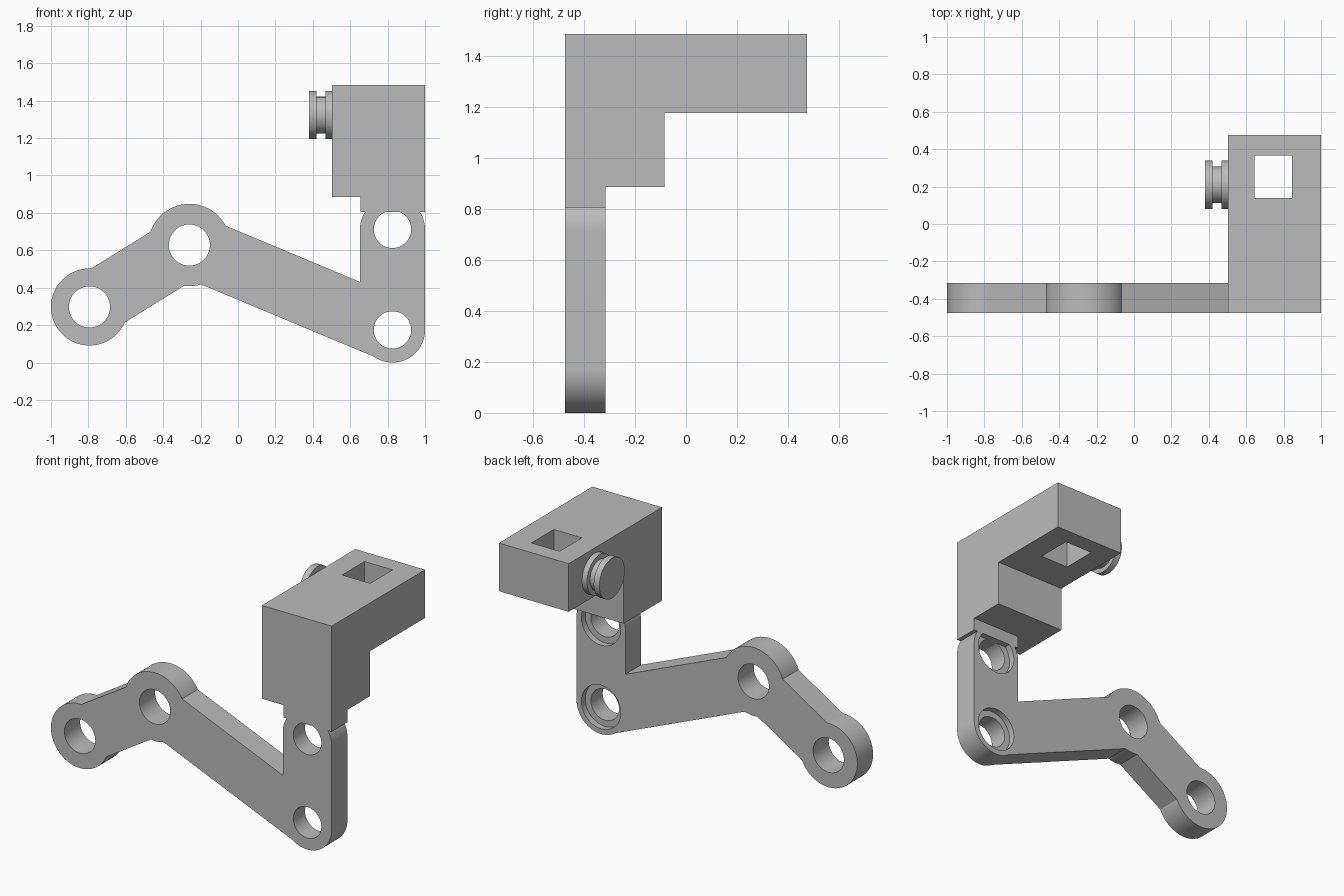
import bpy, bmesh, math
from mathutils import Matrix, Vector

cube = bpy.data.objects.get("Cube")
if cube:
    bpy.data.objects.remove(cube, do_unlink=True)

grey = bpy.data.materials.new("plain_grey")
grey.use_nodes = True
colour = (0.5, 0.5, 0.5, 1)
grey.diffuse_color = colour
grey.node_tree.nodes["Principled BSDF"].inputs["Base Color"].default_value = colour

FRONT, BACK = -0.475, -0.315      # thickness of the arm


def prism(name, outline, start, end, axis="Y"):
    """Extrude a closed 2D outline: (x, z) along Y or (y, z) along X."""
    place = (lambda p, d: (p[0], d, p[1])) if axis == "Y" else (lambda p, d: (d, p[0], p[1]))
    bm = bmesh.new()
    face = bm.faces.new([bm.verts.new(place(p, start)) for p in outline])
    ext = bmesh.ops.extrude_face_region(bm, geom=[face])
    moved = [v for v in ext["geom"] if isinstance(v, bmesh.types.BMVert)]
    step = end - start
    bmesh.ops.translate(bm, verts=moved, vec=(0, step, 0) if axis == "Y" else (step, 0, 0))
    bmesh.ops.recalc_face_normals(bm, faces=bm.faces)
    mesh = bpy.data.meshes.new(name)
    bm.to_mesh(mesh)
    bm.free()
    mesh.materials.append(grey)
    obj = bpy.data.objects.new(name, mesh)
    bpy.context.collection.objects.link(obj)
    return obj


def arc(centre, radius, start=0, sweep=360, n=64):
    count = n if sweep == 360 else n + 1
    angles = [math.radians(start + sweep * i / n) for i in range(count)]
    return [(centre[0] + radius * math.cos(a), centre[1] + radius * math.sin(a)) for a in angles]


def bar(a, b, half):
    a, b = Vector(a), Vector(b)
    d = (b - a).normalized()
    side = Vector((-d.y, d.x)) * half
    return [a + side, a - side, b - side, b + side]


def box(name, x, y, z):
    return prism(name, [(x[0], z[0]), (x[1], z[0]), (x[1], z[1]), (x[0], z[1])], *y)


def combine(target, tool, operation):
    """Apply a boolean and discard the helper."""
    tool.hide_render = True
    mod = target.modifiers.new("join", "BOOLEAN")
    mod.operation, mod.object, mod.solver = operation, tool, "EXACT"
    bpy.context.view_layer.objects.active = target
    bpy.ops.object.modifier_apply(modifier=mod.name)
    bpy.data.objects.remove(tool, do_unlink=True)


def smooth(obj):
    bpy.ops.object.select_all(action="DESELECT")
    obj.select_set(True)
    bpy.context.view_layer.objects.active = obj
    bpy.ops.object.shade_smooth_by_angle(angle=math.radians(30))


# Pivot centres
tip, elbow, corner, top = (-0.794, 0.297), (-0.26, 0.628), (0.826, 0.174), (0.826, 0.712)

# Bent arm: upright capsule, two bars and two round bosses
arm = prism("bent_arm", arc(corner, 0.174, 180, 180) + arc(top, 0.174, 0, 180), FRONT, BACK)
for outline in (bar(elbow, corner, 0.17), arc(elbow, 0.22),
                bar(tip, elbow, 0.17), arc(tip, 0.206)):
    combine(arm, prism("arm_piece", outline, FRONT, BACK), "UNION")

# Pivot holes, with counterbores on the back of the right pair
for centre, radius in ((tip, 0.11), (elbow, 0.11), (corner, 0.1), (top, 0.1)):
    combine(arm, prism("hole_cutter", arc(centre, radius), FRONT - 0.1, BACK + 0.1), "DIFFERENCE")
for centre in (corner, top):
    combine(arm, prism("bore_cutter", arc(centre, 0.14), BACK - 0.04, BACK + 0.1), "DIFFERENCE")
smooth(arm)

# Neck between the arm and the head
box("neck", (0.655, 1.0), (FRONT, BACK), (0.805, 0.9))

# Stepped head with a square socket through its overhang
head = prism("stepped_head", [(FRONT, 0.885), (-0.085, 0.885), (-0.085, 1.175),
                              (0.475, 1.175), (0.475, 1.485), (FRONT, 1.485)], 0.503, 1.0, "X")
combine(head, box("socket_cutter", (0.645, 0.845), (0.138, 0.365), (1.1, 1.6)), "DIFFERENCE")

# Grooved knob on the side of the head
hub = (0.21, 1.323)
for name, radius, start, end in (("knob_outer_flange", 0.129, 0.38, 0.42),
                                 ("knob_groove", 0.098, 0.41, 0.475),
                                 ("knob_inner_flange", 0.129, 0.468, 0.51)):
    smooth(prism(name, arc(hub, radius), start, end, "X"))
